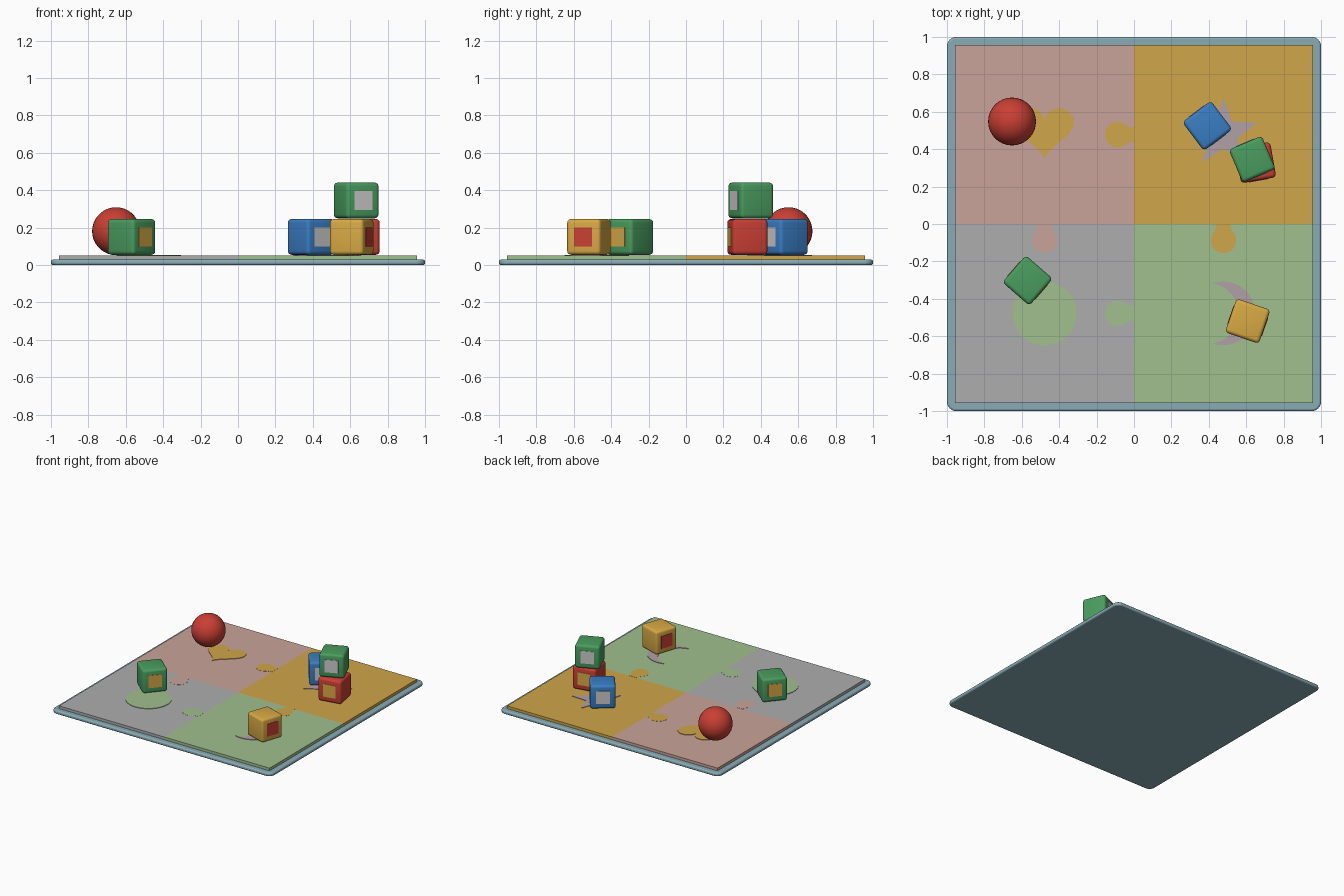
import bpy, bmesh
from math import sin, cos, pi, radians, atan2
from mathutils import Matrix

if "Cube" in bpy.data.objects:
    bpy.data.objects.remove(bpy.data.objects["Cube"])


def material(name, r, g, b):
    m = bpy.data.materials.new(name)
    m.diffuse_color = [(c / 255) ** 2.2 for c in (r, g, b)] + [1]
    m.use_nodes = True
    m.node_tree.nodes["Principled BSDF"].inputs["Base Color"].default_value = m.diffuse_color
    return m


M = {
    "teal": material("teal", 135, 170, 180),
    "pink": material("pale_pink", 200, 162, 152),
    "ochre": material("ochre", 207, 165, 75),
    "grey": material("pale_grey", 172, 172, 172),
    "lime": material("pale_green", 160, 190, 140),
    "mauve": material("mauve", 175, 160, 165),
    "red": material("red", 200, 65, 55),
    "blue": material("blue", 60, 125, 195),
    "green": material("green", 75, 155, 95),
    "yellow": material("yellow", 215, 168, 70),
    "white": material("light_grey", 205, 205, 205),
}


def make(name, bm, mat, smooth=True):
    bmesh.ops.recalc_face_normals(bm, faces=bm.faces)
    me = bpy.data.meshes.new(name)
    bm.to_mesh(me)
    bm.free()
    ob = bpy.data.objects.new(name, me)
    bpy.context.collection.objects.link(ob)
    me.materials.append(M[mat])
    if smooth:
        bpy.context.view_layer.objects.active = ob
        ob.select_set(True)
        bpy.ops.object.shade_smooth_by_angle(angle=radians(35))
        ob.select_set(False)
    return ob


def prism(name, pts, z0, z1, mat):
    bm = bmesh.new()
    f = bm.faces.new([bm.verts.new((x, y, z0)) for x, y in pts])
    r = bmesh.ops.extrude_face_region(bm, geom=[f])
    for v in r["geom"]:
        if isinstance(v, bmesh.types.BMVert):
            v.co.z = z1
    return make(name, bm, mat)


def arc(cx, cy, r, a0, a1, n):
    return [(cx + r * cos(a0 + (a1 - a0) * i / n), cy + r * sin(a0 + (a1 - a0) * i / n))
            for i in range(n + 1)]


# rounded base tray with soft edges
R = 0.05
outline = []
for i, (sx, sy) in enumerate([(1, 1), (-1, 1), (-1, -1), (1, -1)]):
    outline += arc(sx * (1 - R), sy * (1 - R), R, i * pi / 2, (i + 1) * pi / 2, 8)
base = prism("mat_base", outline, 0, 0.029, "teal")
bev = base.modifiers.new("soft_edge", "BEVEL")
bev.width, bev.segments, bev.angle_limit = 0.01, 3, radians(50)

# four puzzle tiles
T, TOP = 0.957, 0.051
for name, sx, sy, mat in [("back_left", -1, 1, "pink"), ("back_right", 1, 1, "ochre"),
                          ("front_left", -1, -1, "grey"), ("front_right", 1, -1, "lime")]:
    prism("tile_" + name, [(0, 0), (sx * T, 0), (sx * T, sy * T), (0, sy * T)], 0.02, TOP, mat)

# interlocking knobs: neck plus round head, pointing along an angle
C = 0.478
for i, (x, y, ang, mat) in enumerate([(0, C, pi, "ochre"), (0, -C, pi, "lime"),
                                      (-C, 0, -pi / 2, "pink"), (C, 0, -pi / 2, "ochre")]):
    local = [(0, -0.038), (0.03, -0.042)] + arc(0.087, 0, 0.068, -2.4, 2.4, 28) + \
            [(0.03, 0.042), (0, 0.038)]
    pts = [(x + u * cos(ang) - v * sin(ang), y + u * sin(ang) + v * cos(ang)) for u, v in local]
    prism(f"puzzle_knob_{i + 1}", pts, 0.04, TOP + 0.001, mat)

# picture shapes on the tiles
Z = 0.055
heart = []
for i in range(48):
    t = 2 * pi * i / 48
    heart.append((-C + 0.0098 * 16 * sin(t) ** 3,
                  0.507 + 0.0095 * (13 * cos(t) - 5 * cos(2 * t) - 2 * cos(3 * t) - cos(4 * t))))
prism("heart", heart, 0.045, Z, "ochre")
star = [(C + (0.19, 0.08)[i % 2] * cos(pi / 2 + i * pi / 5),
         0.483 + (0.19, 0.08)[i % 2] * sin(pi / 2 + i * pi / 5)) for i in range(10)]
prism("star", star, 0.045, Z, "mauve")
prism("disc", arc(-C, -C, 0.172, 0, 2 * pi * 47 / 48, 47), 0.045, Z, "lime")
a = atan2(0.161, -0.055)
b = atan2(0.161, 0.03)
moon = arc(C, -C, 0.17, -a, a, 32) + arc(C - 0.085, -C, 0.1638, b, -b, 24)[1:-1]
prism("crescent", moon, 0.045, Z, "mauve")


# toy blocks: rounded cube with a square panel on front and back
S = 0.191


def block(name, x, y, z, deg, mat, panel_mat):
    place = Matrix.Translation((x, y, z + S / 2)) @ Matrix.Rotation(radians(deg), 4, "Z")
    bm = bmesh.new()
    bmesh.ops.create_cube(bm, size=S)
    bmesh.ops.bevel(bm, geom=bm.edges[:], offset=0.02, segments=4, profile=0.5, affect="EDGES")
    bm.transform(place)
    make(name, bm, mat)
    for side, s in (("front", -1), ("back", 1)):
        bm = bmesh.new()
        bmesh.ops.create_cube(bm, size=1, matrix=place @ Matrix.Translation((0, s * S / 2, 0))
                              @ Matrix.Diagonal((0.103, 0.006, 0.103, 1)))
        make(f"{name}_{side}_panel", bm, panel_mat, False)


block("blue_block", 0.392, 0.525, Z, 37, "blue", "white")
block("red_block", 0.65, 0.328, Z, 10, "red", "yellow")
block("green_block_top", 0.632, 0.346, Z + S + 0.004, 23, "green", "white")
block("green_block_left", -0.569, -0.302, Z, 49, "green", "yellow")
block("yellow_block", 0.608, -0.519, Z, 71, "yellow", "red")

# ball
bm = bmesh.new()
bmesh.ops.create_uvsphere(bm, u_segments=32, v_segments=18, radius=0.128,
                          matrix=Matrix.Translation((-0.652, 0.548, 0.181)))
make("ball", bm, "red")
